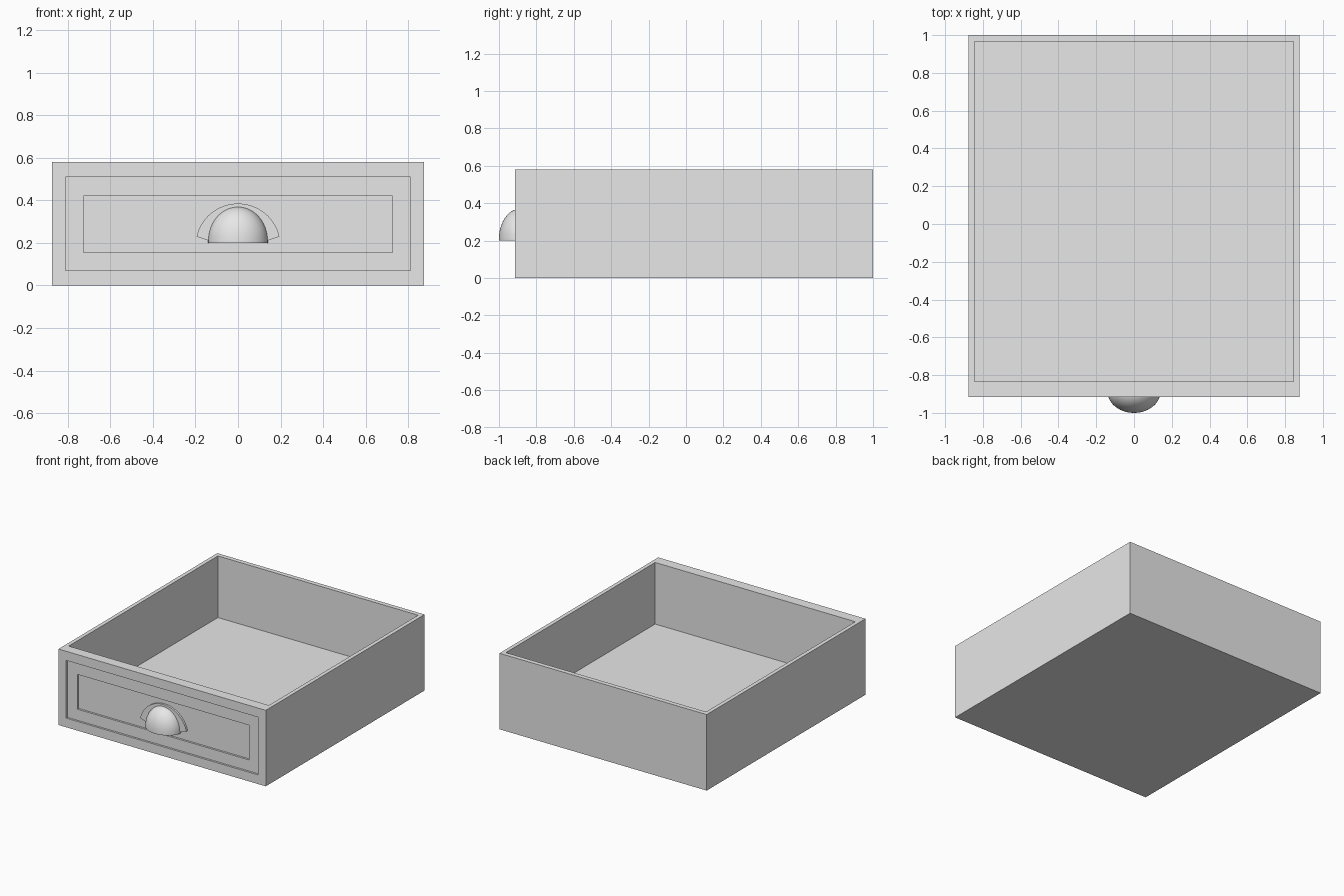
import bpy, bmesh
from math import radians, cos, sin
from mathutils import Vector

cube = bpy.data.objects.get("Cube")
if cube:
    bpy.data.objects.remove(cube, do_unlink=True)

grey = bpy.data.materials.new("light grey")
grey.use_nodes = True
grey.diffuse_color = (0.8, 0.8, 0.8, 1)
grey.node_tree.nodes["Principled BSDF"].inputs["Base Color"].default_value = (0.8, 0.8, 0.8, 1)


def finish(bm, name):
    bmesh.ops.recalc_face_normals(bm, faces=bm.faces)
    mesh = bpy.data.meshes.new(name)
    bm.to_mesh(mesh)
    bm.free()
    mesh.materials.append(grey)
    obj = bpy.data.objects.new(name, mesh)
    bpy.context.collection.objects.link(obj)
    return obj


def recess(bm, face, low, high, axes, push):
    """Inset a face to a rectangle on two axes, then sink it by push."""
    middle = face.calc_center_median()
    bmesh.ops.inset_individual(bm, faces=[face], thickness=0.01)
    for v in face.verts:
        for i, axis in enumerate(axes):
            v.co[axis] = low[i] if v.co[axis] < middle[axis] else high[i]
    bmesh.ops.inset_individual(bm, faces=[face], thickness=0.0)
    for v in face.verts:
        v.co += Vector(push)


# Drawer box: hollow from the top, with a stepped panel sunk into the front
W, FRONT, BACK, H = 0.875, -0.915, 1.0, 0.58
bm = bmesh.new()
bmesh.ops.create_cube(bm, size=1)
for v in bm.verts:
    v.co = (v.co.x * 2 * W, FRONT if v.co.y < 0 else BACK, H if v.co.z > 0 else 0)
bm.normal_update()
top = next(f for f in bm.faces if f.normal.z > 0.9)
front = next(f for f in bm.faces if f.normal.y < -0.9)
recess(bm, top, (-0.845, -0.835), (0.845, 0.965), (0, 1), (0, 0, -0.47))
recess(bm, front, (-0.81, 0.07), (0.81, 0.51), (0, 2), (0, 0.015, 0))
recess(bm, front, (-0.725, 0.155), (0.725, 0.42), (0, 2), (0, 0.015, 0))
finish(bm, "drawer_box")

# Handle back plate: a thick arched band against the panel
bm = bmesh.new()
angles = [radians(13 + 154 * i / 32) for i in range(33)]
outer = [(0.2 * cos(a), -0.884, 0.185 + 0.2 * sin(a)) for a in angles]
inner = [(0.136 * cos(a), -0.884, 0.21 + 0.15 * sin(a))
         for a in (radians(180 * i / 32) for i in range(33))]
rows = [[bm.verts.new(p) for p in row] for row in (outer, inner)]
for i in range(32):
    bm.faces.new((rows[0][i], rows[0][i + 1], rows[1][i + 1], rows[1][i]))
band = bmesh.ops.extrude_face_region(bm, geom=bm.faces[:])
for v in band["geom"]:
    if isinstance(v, bmesh.types.BMVert):
        v.co.y -= 0.016
finish(bm, "handle_plate")

# Handle cup: quarter ellipsoid shell, open underneath
bm = bmesh.new()
bmesh.ops.create_uvsphere(bm, u_segments=48, v_segments=24, radius=1)
for normal in ((0, 0, -1), (0, 1, 0)):
    bmesh.ops.bisect_plane(bm, geom=bm.verts[:] + bm.edges[:] + bm.faces[:],
                           plane_co=(0, 0, 0), plane_no=normal, clear_outer=True)
for v in bm.verts:
    v.co = (v.co.x * 0.14, -0.888 + v.co.y * 0.112, 0.21 + v.co.z * 0.16)
bm.normal_update()
cup = finish(bm, "handle_cup")
# keep the shell facing outwards
if sum(p.normal.y for p in cup.data.polygons) > 0:
    cup.data.flip_normals()
shell = cup.modifiers.new("shell", "SOLIDIFY")
shell.thickness = 0.01
shell.offset = -1
bpy.context.view_layer.objects.active = cup
cup.select_set(True)
bpy.ops.object.modifier_apply(modifier="shell")
bpy.ops.object.shade_smooth_by_angle(angle=radians(30))
